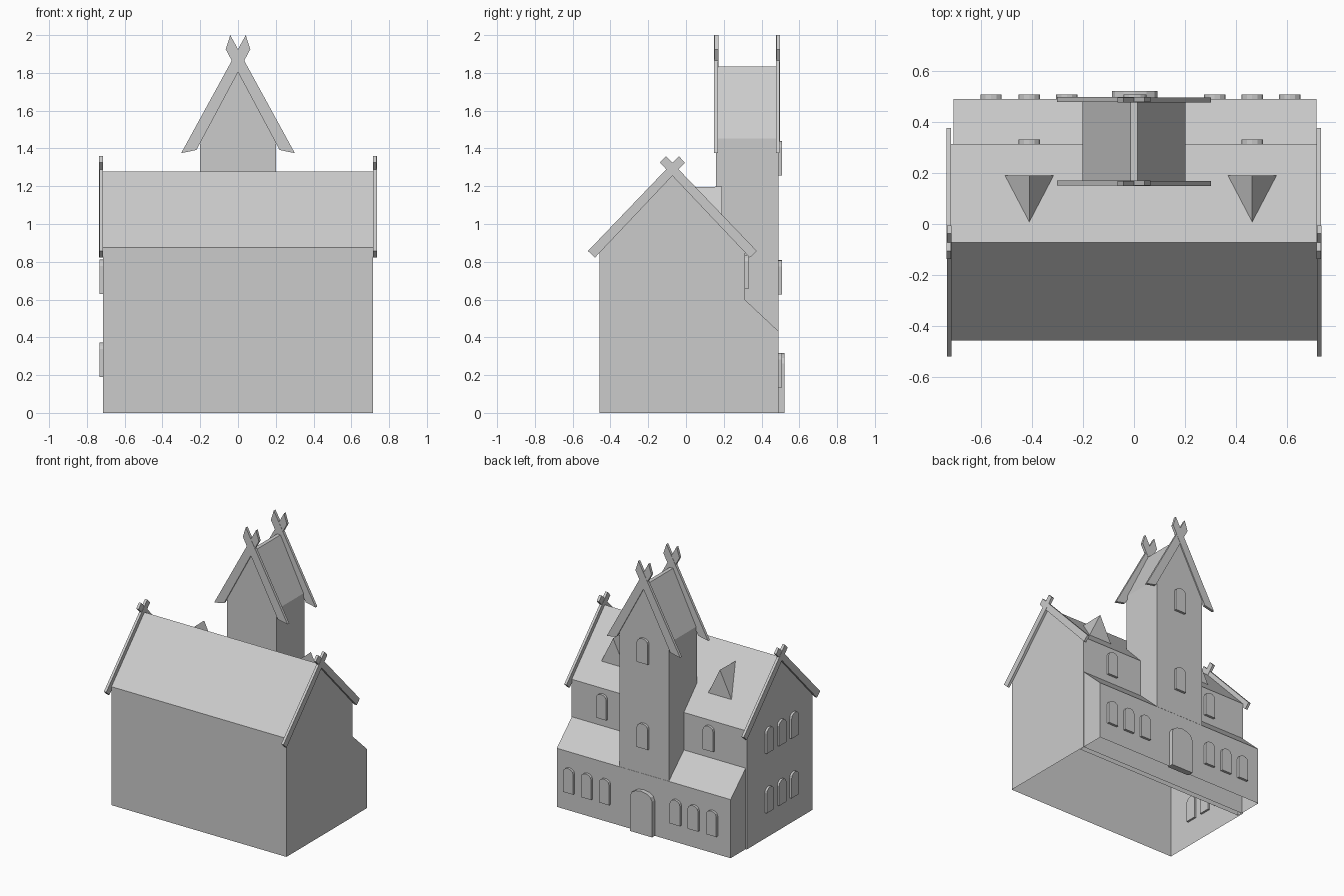
import bpy, bmesh, math

if "Cube" in bpy.data.objects:
    bpy.data.objects.remove(bpy.data.objects["Cube"])

YC = -0.072          # ridge line of the main house


def mesh_object(name, bm):
    bmesh.ops.recalc_face_normals(bm, faces=bm.faces)
    me = bpy.data.meshes.new(name)
    bm.to_mesh(me)
    bm.free()
    ob = bpy.data.objects.new(name, me)
    bpy.context.collection.objects.link(ob)
    return ob


def prism(name, profile, axis, a, b, open_bottom=False):
    """Extrude a (u, z) outline along x (u = y) or along y (u = x)."""
    bm = bmesh.new()
    place = (lambda u, z, d: (d, u, z)) if axis == 'x' else (lambda u, z, d: (u, d, z))
    ra = [bm.verts.new(place(u, z, a)) for u, z in profile]
    rb = [bm.verts.new(place(u, z, b)) for u, z in profile]
    bm.faces.new(ra)
    bm.faces.new(rb[::-1])
    n = len(profile)
    for i in range(n):
        j = (i + 1) % n
        bm.faces.new((ra[i], rb[i], rb[j], ra[j]))
    bmesh.ops.recalc_face_normals(bm, faces=bm.faces)
    if open_bottom:
        low = [f for f in bm.faces if f.normal.z < -0.9]
        bmesh.ops.delete(bm, geom=low, context='FACES')
        me = bpy.data.meshes.new(name)
        bm.to_mesh(me)
        bm.free()
        ob = bpy.data.objects.new(name, me)
        bpy.context.collection.objects.link(ob)
        return ob
    return mesh_object(name, bm)


def arch(c, w, z0, z1, rise):
    """Outline of an arched opening centred on c."""
    h = w / 2
    pts = [(c - h, z0), (c + h, z0)]
    for i in range(7):
        t = math.pi * i / 6
        pts.append((c + h * math.cos(t), z1 - rise + rise * math.sin(t)))
    return pts


def back_window(name, x, z0, wall, w=0.084):
    prism(name, arch(x, w, z0, z0 + 0.182, 0.034), 'y', wall - 0.015, wall + 0.018)


def crossed_boards(name, board, centre, axis, a, b):
    """Two mirrored gable boards that cross above the ridge."""
    for side, s in (("a", 1), ("b", -1)):
        e = 0.0008 * s   # keeps the crossing faces apart
        prism(f"{name}_{side}", [(centre + s * u, z) for u, z in board], axis, a + e, b + e)


# main house with gable roof
prism("main_house", [(-0.457, 0), (0.313, 0), (0.313, 0.875), (YC, 1.278), (-0.457, 0.875)],
      'x', -0.716, 0.716, True)

# lean-to along the back
prism("lean_to", [(0.272, 0), (0.489, 0), (0.489, 0.433), (0.313, 0.598), (0.272, 0.637)],
      'x', -0.707, 0.714, True)

# tower with steep roof and narrow flat ridge
prism("tower", [(-0.202, 0.434), (0.202, 0.434), (0.202, 1.453), (0.014, 1.835),
                (-0.014, 1.835), (-0.202, 1.453)], 'y', 0.16, 0.489, True)

# gable boards on the house
house_board = [(-0.447, 0.857), (-0.41, 0.822), (0.066, 1.325), (0.034, 1.359)]
for name, a in (("left", -0.734), ("right", 0.715)):
    crossed_boards(f"house_board_{name}", house_board, YC, 'x', a, a + 0.019)

# gable boards on the tower
tower_board = [(-0.301, 1.375), (-0.22, 1.392), (0.065, 1.925), (0.041, 2.0)]
for name, a in (("front", 0.15), ("back", 0.477)):
    crossed_boards(f"tower_board_{name}", tower_board, 0, 'y', a, a + 0.02)

# dormers on the back roof slope
for name, x in (("left", -0.41), ("right", 0.463)):
    bm = bmesh.new()
    v = [bm.verts.new(p) for p in ((x - 0.096, 0.19, 1.002), (x + 0.096, 0.19, 1.002),
                                   (x, 0.19, 1.198), (x, 0.008, 1.194))]
    for f in ((0, 1, 2), (0, 2, 3), (1, 2, 3), (0, 1, 3)):
        bm.faces.new([v[i] for i in f])
    mesh_object(f"dormer_{name}", bm)

# lean-to and upper house windows on the back
for i, x in enumerate((-0.56, -0.41, -0.263, 0.316, 0.463, 0.61)):
    back_window(f"lean_to_window_{i}", x, 0.135, 0.489)
for i, x in enumerate((-0.41, 0.463)):
    back_window(f"upper_window_{i}", x, 0.655, 0.313)

# tower windows
for i, z in enumerate((0.628, 1.257)):
    back_window(f"tower_window_{i}", 0.003, z, 0.489, 0.09)

# windows on the left gable wall
for r, z in enumerate((0.19, 0.63)):
    for c in range(3):
        prism(f"side_window_{r}_{c}", arch(-0.085 + 0.145 * (c - 1), 0.084, z, z + 0.182, 0.034),
              'x', -0.732, -0.701)

# door at the tower base
prism("door", arch(0.003, 0.18, 0, 0.317, 0.055), 'y', 0.475, 0.521)
